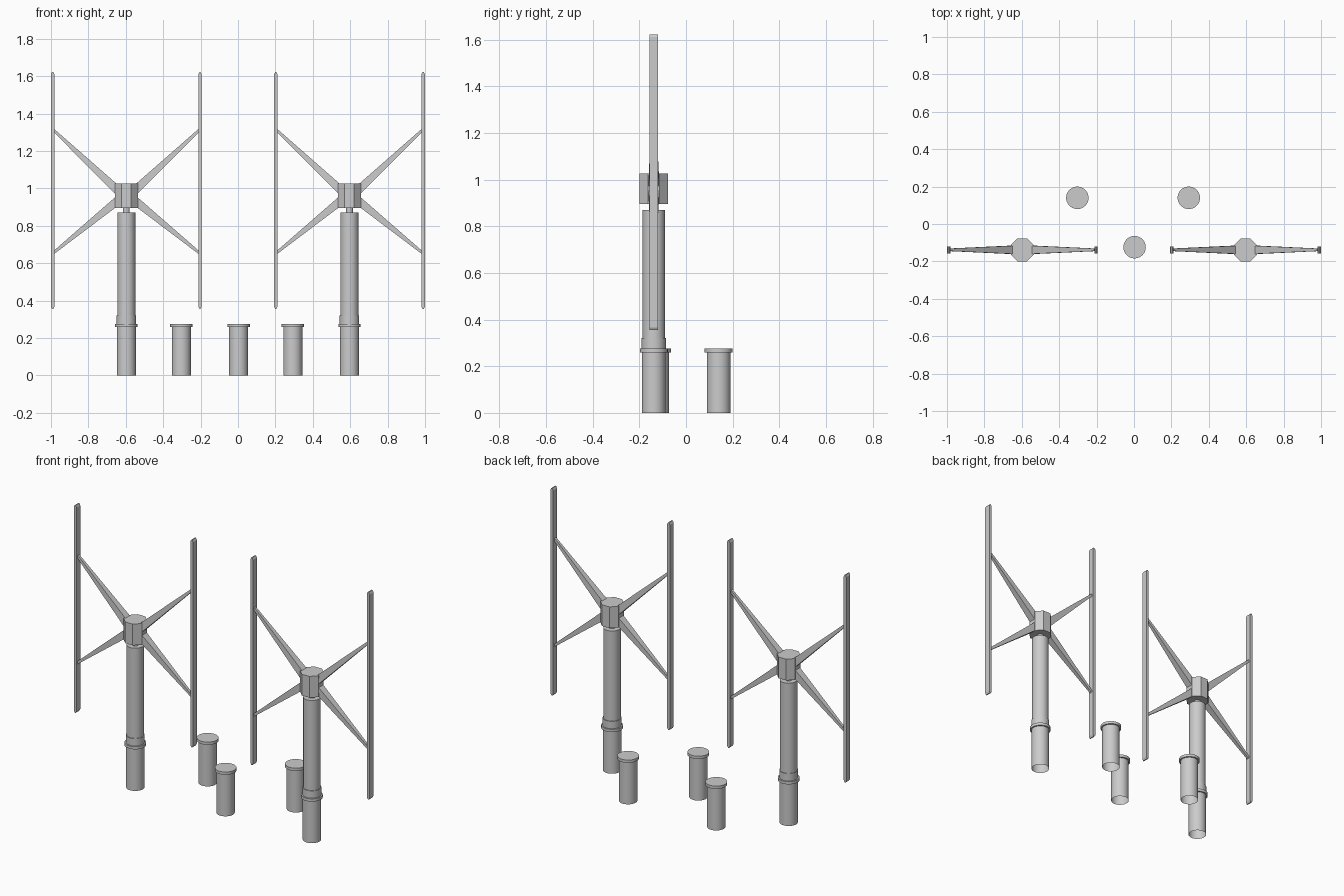
import bpy, bmesh, math
from mathutils import Vector

if "Cube" in bpy.data.objects:
    bpy.data.objects.remove(bpy.data.objects["Cube"])

TURBINE_Y = -0.138


def finish(name, bm, smooth=False):
    bmesh.ops.recalc_face_normals(bm, faces=bm.faces)
    me = bpy.data.meshes.new(name)
    bm.to_mesh(me)
    bm.free()
    ob = bpy.data.objects.new(name, me)
    bpy.context.collection.objects.link(ob)
    if smooth:
        bpy.ops.object.select_all(action='DESELECT')
        bpy.context.view_layer.objects.active = ob
        ob.select_set(True)
        bpy.ops.object.shade_smooth_by_angle(angle=math.radians(40))
    return ob


def lathe(name, x, y, profile, sides=32, turn=0.0, close_bottom=False, smooth=True):
    """Stack of rings (radius, z), capped on top."""
    bm = bmesh.new()
    rings = []
    for r, z in profile:
        rings.append([bm.verts.new((x + r * math.cos(turn + math.tau * i / sides),
                                    y + r * math.sin(turn + math.tau * i / sides), z))
                      for i in range(sides)])
    for a, b in zip(rings, rings[1:]):
        for i in range(sides):
            j = (i + 1) % sides
            bm.faces.new((a[i], a[j], b[j], b[i]))
    bm.faces.new(rings[-1])
    if close_bottom:
        bm.faces.new(rings[0])
    return finish(name, bm, smooth)


def bridge(name, a, b):
    """Solid between two loops of equal length."""
    bm = bmesh.new()
    va, vb = [bm.verts.new(p) for p in a], [bm.verts.new(p) for p in b]
    n = len(va)
    for i in range(n):
        bm.faces.new((va[i], va[(i + 1) % n], vb[(i + 1) % n], vb[i]))
    bm.faces.new(va)
    bm.faces.new(vb)
    return finish(name, bm)


def strut(name, p, q, size_p, size_q):
    """Square bar in the xz plane tapering from p to q."""
    p, q = Vector(p), Vector(q)
    side = (q - p).normalized().cross(Vector((0, 1, 0)))
    depth = Vector((0, 1, 0))
    def loop(c, s):
        return [c + side * u * s / 2 + depth * v * s / 2
                for u, v in ((-1, -1), (1, -1), (1, 1), (-1, 1))]
    return bridge(name, loop(p, size_p), loop(q, size_q))


BASE = [(0.051, 0), (0.051, 0.258), (0.06, 0.258), (0.06, 0.275)]

# Low capped posts
for i, (x, y) in enumerate(((-0.303, 0.14), (0.003, -0.124), (0.293, 0.14))):
    lathe(f"short_post_{i + 1}", x, y, BASE)

# Turbines
for label, cx in (("left", -0.597), ("right", 0.597 - 0.001)):
    # Mast with collar, sleeve, shaft and thin neck
    lathe(f"{label}_mast", cx, TURBINE_Y,
          BASE + [(0.052, 0.275), (0.052, 0.32), (0.048, 0.32), (0.048, 0.87),
                  (0.018, 0.87), (0.018, 0.9)])
    # Octagonal hub
    lathe(f"{label}_hub", cx, TURBINE_Y, [(0.0665, 0.895), (0.0665, 1.025)],
          sides=8, turn=math.pi / 8, close_bottom=True, smooth=False)
    for s, side in ((-1, "left"), (1, "right")):
        # Vertical blade with chamfered ends
        xo, xi, xm = cx + s * 0.403, cx + s * 0.385, cx + s * 0.394
        prof = [(xo, 0.367), (xm + s * 0.003, 0.355), (xm - s * 0.003, 0.355), (xi, 0.367),
                (xi, 1.61), (xm - s * 0.003, 1.622), (xm + s * 0.003, 1.622), (xo, 1.61)]
        bridge(f"{label}_turbine_{side}_blade",
               [(x, TURBINE_Y - 0.0185, z) for x, z in prof],
               [(x, TURBINE_Y + 0.0185, z) for x, z in prof])
        # Tapered struts from hub to blade
        for tag, z0, z1 in (("upper", 0.982, 1.31), ("lower", 0.941, 0.657)):
            strut(f"{label}_turbine_{side}_{tag}_strut",
                  (cx + s * 0.038, TURBINE_Y, z0), (cx + s * 0.388, TURBINE_Y, z1),
                  0.046, 0.014)
